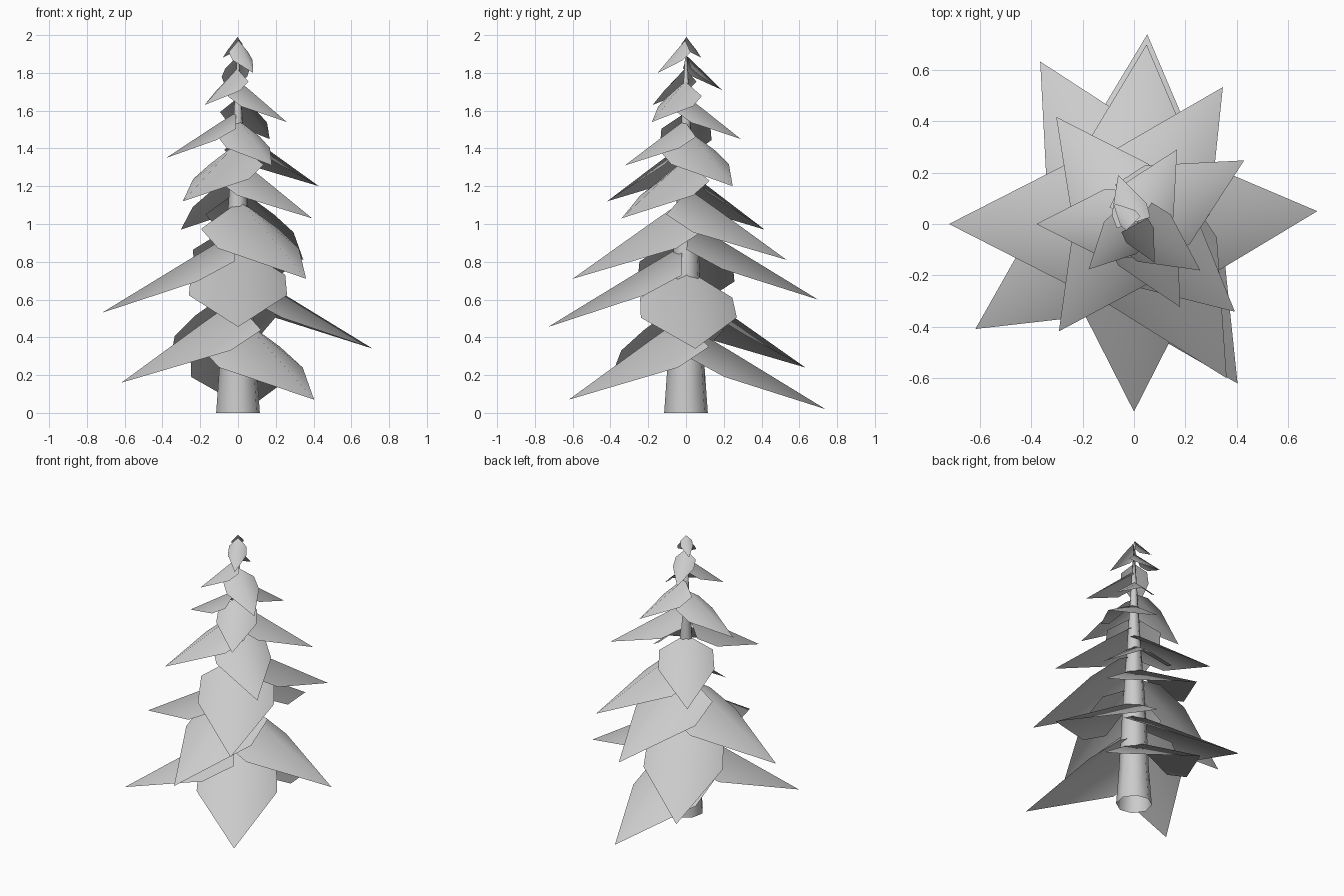
import bpy, bmesh
from math import sin, cos, radians, pi

if "Cube" in bpy.data.objects:
    bpy.data.objects.remove(bpy.data.objects["Cube"])


def make_object(name, bm, angle):
    bmesh.ops.recalc_face_normals(bm, faces=bm.faces)
    mesh = bpy.data.meshes.new(name)
    bm.to_mesh(mesh)
    bm.free()
    ob = bpy.data.objects.new(name, mesh)
    bpy.context.collection.objects.link(ob)
    bpy.ops.object.select_all(action='DESELECT')
    ob.select_set(True)
    bpy.context.view_layer.objects.active = ob
    bpy.ops.object.shade_smooth_by_angle(angle=radians(angle))
    return ob


# Tapered eight-sided trunk, slightly flared at the foot
bm = bmesh.new()
SIDES = 8
rings = []
for z, r in [(0, 0.118), (0.25, 0.1), (0.8, 0.072), (1.2, 0.046), (1.6, 0.022)]:
    rings.append([bm.verts.new((r * cos(2 * pi * i / SIDES + 0.2),
                                r * sin(2 * pi * i / SIDES + 0.2), z))
                  for i in range(SIDES)])
for a, b in zip(rings, rings[1:]):
    for i in range(SIDES):
        j = (i + 1) % SIDES
        bm.faces.new((a[i], a[j], b[j], b[i]))
top = bm.verts.new((0, 0, 1.98))
for i in range(SIDES):
    bm.faces.new((rings[-1][i], rings[-1][(i + 1) % SIDES], top))
make_object("trunk", bm, 60)


# One drooping bough: a pointed sheet folded along a straight ridge
def bough(name, az, reach, tip_z):
    s = reach / 0.73
    drop = 0.43 * s + 0.16 * (1 - s) ** 3
    drop = min(drop, 1.99 - tip_z)
    c, d = cos(radians(az)), sin(radians(az))
    bm = bmesh.new()

    def vert(r, w, h):
        r, w = r * s, w * s
        return bm.verts.new((r * c - w * d, r * d + w * c, tip_z + h * drop))

    tip = vert(0.73, 0, 0)
    mid = vert(0.23, 0, 0.71)
    base = vert(0.02, 0, 1)
    for side in (-1, 1):
        outer = vert(0.22, 0.26 * side, 0.39)
        inner = vert(0.02, 0.25 * side, 0.64)
        fan = [(tip, mid, outer), (mid, base, inner, outer)]
        for f in fan:
            bm.faces.new(f if side < 0 else f[::-1])
    bmesh.ops.recalc_face_normals(bm, faces=bm.faces)
    bm.normal_update()
    if sum(f.normal.z for f in bm.faces) < 0:
        bmesh.ops.reverse_faces(bm, faces=bm.faces)
    mesh = bpy.data.meshes.new(name)
    bm.to_mesh(mesh)
    bm.free()
    for p in mesh.polygons:
        p.use_smooth = True
    ob = bpy.data.objects.new(name, mesh)
    bpy.context.collection.objects.link(ob)


# Boughs spiralling up the trunk: compass angle, reach, tip height
boughs = [
    (86, .74, .02), (-57, .74, .07), (213.5, .74, .16), (120, .73, .24),
    (4, .715, .34), (-90, .73, .455), (180, .72, .53), (86, .70, .60),
    (-59, .70, .71), (57, .635, .81), (126, .515, .97), (-41, .52, 1.03),
    (235, .51, 1.12), (30, .495, 1.20), (-61, .37, 1.31), (180, .38, 1.35),
    (60, .335, 1.45), (-35, .315, 1.54), (225, .25, 1.63), (108, .20, 1.71),
    (-62, .17, 1.80), (135, .115, 1.88),
]
for i, spec in enumerate(boughs):
    bough(f"bough_{i + 1}", *spec)
